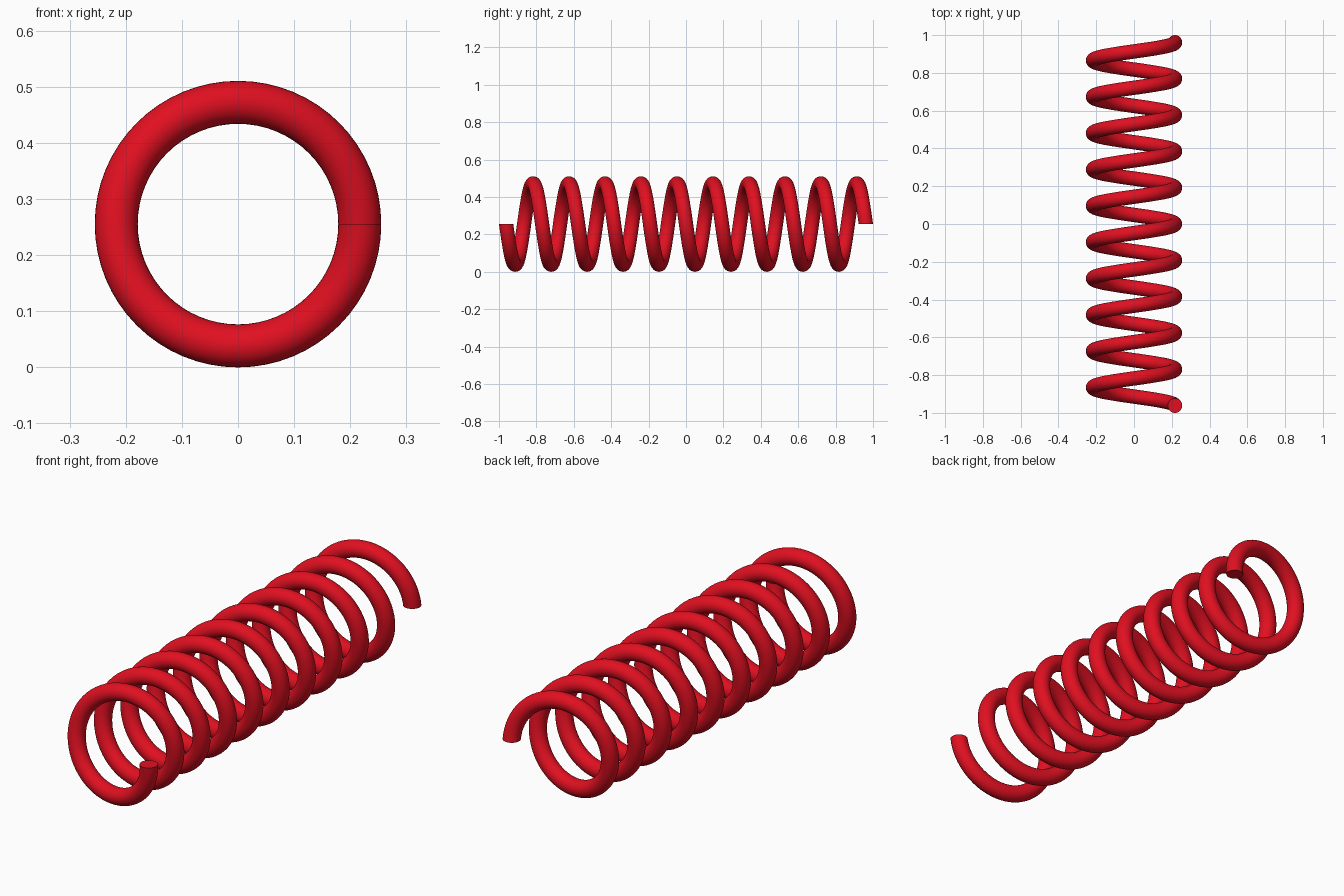
import bpy, bmesh
from math import sin, cos, pi

if "Cube" in bpy.data.objects:
    bpy.data.objects.remove(bpy.data.objects["Cube"])

COIL_R, WIRE_R, TURNS, LENGTH = 0.217, 0.0383, 10, 1.9234
AXIS_Z = COIL_R + WIRE_R
SIDES, STEPS = 32, 64

# Wire cross-section (lying in the plane of the coil axis) swept along a helix about y
bm = bmesh.new()
rings = []
for i in range(TURNS * STEPS + 1):
    t = 2 * pi * i / STEPS
    y0 = -LENGTH / 2 + LENGTH * i / (TURNS * STEPS)
    ring = []
    for j in range(SIDES):
        a = 2 * pi * j / SIDES
        r = COIL_R + WIRE_R * cos(a)
        ring.append(bm.verts.new((r * cos(t), y0 + WIRE_R * sin(a), AXIS_Z - r * sin(t))))
    rings.append(ring)
for r0, r1 in zip(rings, rings[1:]):
    for j in range(SIDES):
        k = (j + 1) % SIDES
        bm.faces.new((r0[j], r0[k], r1[k], r1[j]))

# Flat cut ends
bm.faces.new(rings[0])
bm.faces.new(rings[-1])
bmesh.ops.recalc_face_normals(bm, faces=bm.faces)

mesh = bpy.data.meshes.new("coil_spring")
bm.to_mesh(mesh)
bm.free()
spring = bpy.data.objects.new("coil_spring", mesh)
bpy.context.collection.objects.link(spring)

# Red paint
red = bpy.data.materials.new("red")
red.diffuse_color = (0.75, 0.005, 0.015, 1)
red.use_nodes = True
red.node_tree.nodes["Principled BSDF"].inputs["Base Color"].default_value = red.diffuse_color
mesh.materials.append(red)

bpy.context.view_layer.objects.active = spring
spring.select_set(True)
bpy.ops.object.shade_smooth_by_angle(angle=0.6)
